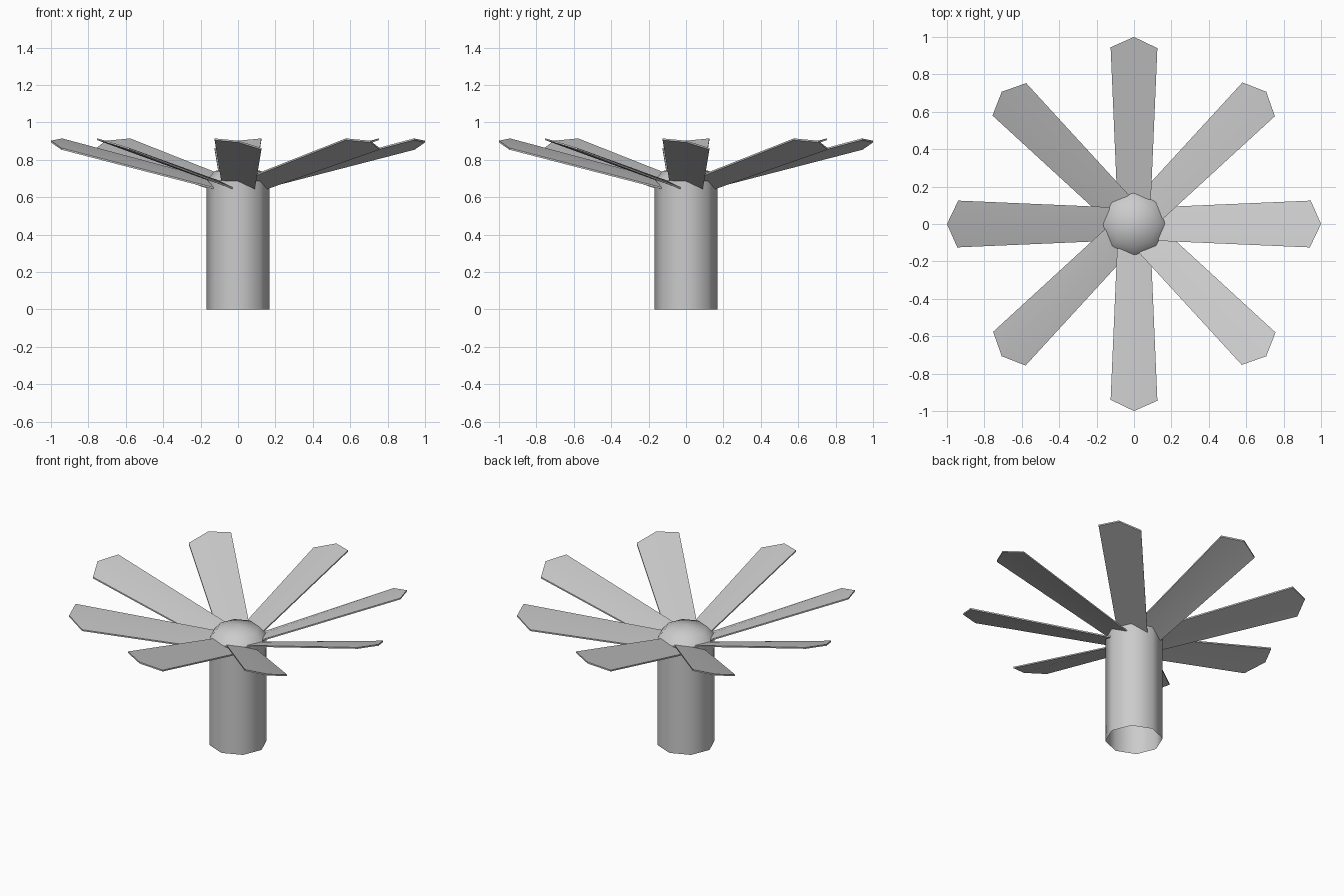
import bpy, bmesh, math
from mathutils import Matrix

if "Cube" in bpy.data.objects:
    bpy.data.objects.remove(bpy.data.objects["Cube"])

SIDES = 8
RADIUS = 0.168


def finish(name, bm, angle):
    bmesh.ops.recalc_face_normals(bm, faces=bm.faces)
    mesh = bpy.data.meshes.new(name)
    bm.to_mesh(mesh)
    bm.free()
    obj = bpy.data.objects.new(name, mesh)
    bpy.context.collection.objects.link(obj)
    bpy.ops.object.select_all(action='DESELECT')
    obj.select_set(True)
    bpy.context.view_layer.objects.active = obj
    bpy.ops.object.shade_smooth_by_angle(angle=math.radians(angle))
    return obj


def lathe(name, profile, apex=None):
    """Eight-sided skin through (radius, z) rings, optionally closed to a point."""
    bm = bmesh.new()
    turns = [2 * math.pi * i / SIDES for i in range(SIDES)]
    rings = [[bm.verts.new((r * math.cos(a), r * math.sin(a), z)) for a in turns]
             for r, z in profile]
    for low, high in zip(rings, rings[1:]):
        for i in range(SIDES):
            j = (i + 1) % SIDES
            bm.faces.new((low[i], low[j], high[j], high[i]))
    if apex is not None:
        tip = bm.verts.new((0, 0, apex))
        for i in range(SIDES):
            bm.faces.new((rings[-1][i], rings[-1][(i + 1) % SIDES], tip))
    return finish(name, bm, 50)


def blade(name, turn):
    """Thin cambered, pitched blade with a pointed tip."""
    top = [(0.13, -0.09, 0.697), (0.13, 0.0, 0.685), (0.13, 0.09, 0.652),
           (0.94, -0.125, 0.914), (1.0, 0.0, 0.902), (0.945, 0.125, 0.863)]
    bm = bmesh.new()
    up = [bm.verts.new(p) for p in top]
    down = [bm.verts.new((x, y, z - 0.009)) for x, y, z in top]
    for a, b, c, d in ((0, 3, 4, 1), (1, 4, 5, 2)):
        bm.faces.new((up[a], up[b], up[c], up[d]))
        bm.faces.new((down[d], down[c], down[b], down[a]))
    rim = [0, 3, 4, 5, 2, 1]
    for a, b in zip(rim, rim[1:] + rim[:1]):
        bm.faces.new((up[a], down[a], down[b], up[b]))
    bm.transform(Matrix.Rotation(turn, 4, 'Z'))
    return finish(name, bm, 40)


# Hollow trunk, open at the bottom
lathe("trunk", [(RADIUS, 0.0), (RADIUS, 0.69)])

# Shallow domed cap
lathe("dome_cap", [(RADIUS, 0.69), (0.125, 0.74)], apex=0.762)

# Ring of eight raised blades
for i in range(8):
    blade(f"blade_{i + 1}", i * math.pi / 4)
